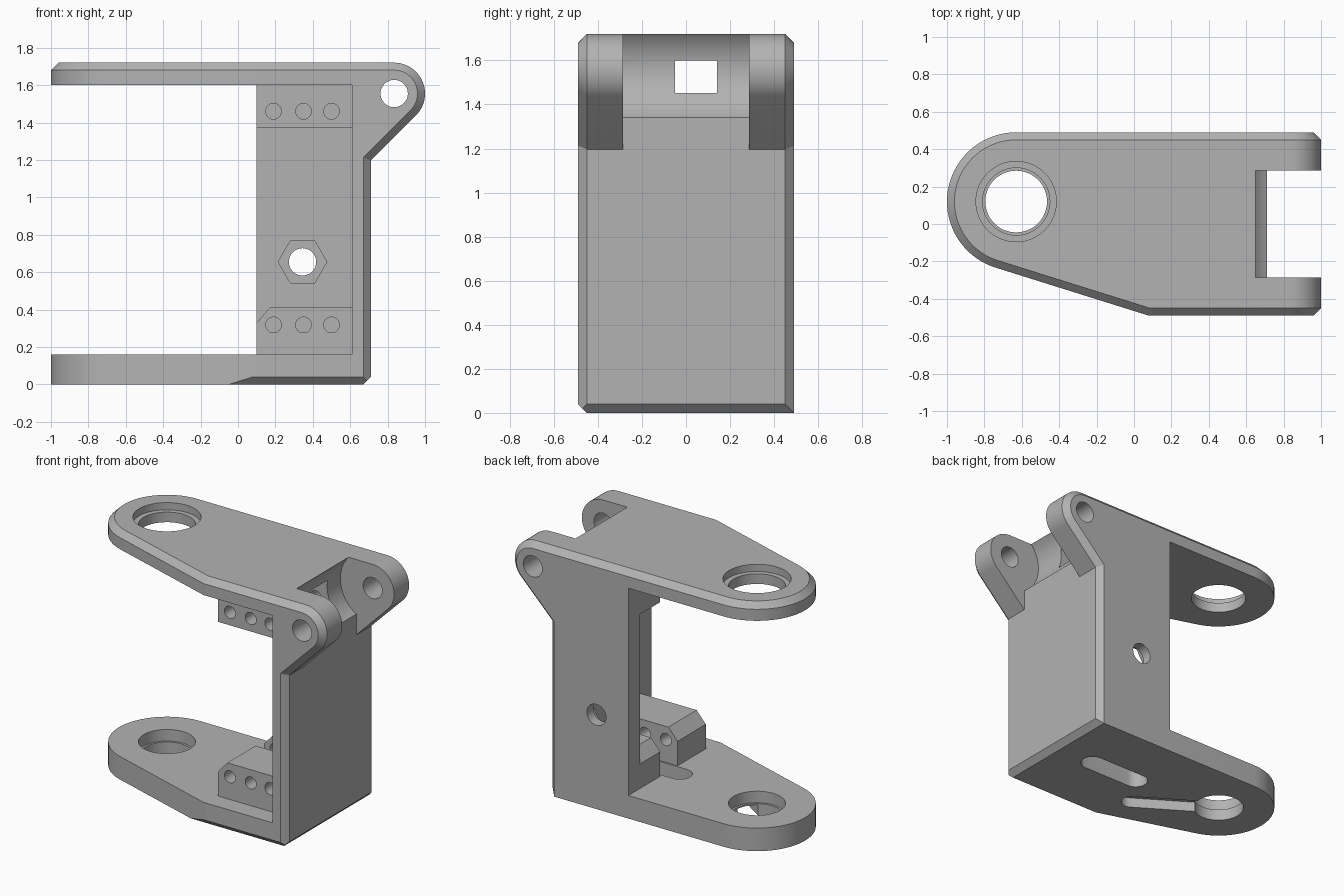
import bpy, bmesh
from math import cos, sin, radians, sqrt

if "Cube" in bpy.data.objects:
    bpy.data.objects.remove(bpy.data.objects["Cube"])

grey = bpy.data.materials.new("plain_grey")
grey.use_nodes = True
grey.diffuse_color = (0.45, 0.45, 0.45, 1)
grey.node_tree.nodes["Principled BSDF"].inputs["Base Color"].default_value = (0.45, 0.45, 0.45, 1)

PLACE = {"x": lambda u, v, w: (w, u, v),
         "y": lambda u, v, w: (u, w, v),
         "z": lambda u, v, w: (u, v, w)}


def loft(name, axis, rings):
    """Closed solid through (outline, position) rings along an axis."""
    bm = bmesh.new()
    loops = [[bm.verts.new(PLACE[axis](u, v, w)) for u, v in pts] for pts, w in rings]
    bm.faces.new(loops[0])
    bm.faces.new(loops[-1])
    n = len(loops[0])
    for a, b in zip(loops, loops[1:]):
        for i in range(n):
            j = (i + 1) % n
            bm.faces.new((a[i], a[j], b[j], b[i]))
    bmesh.ops.recalc_face_normals(bm, faces=bm.faces)
    mesh = bpy.data.meshes.new(name)
    bm.to_mesh(mesh)
    bm.free()
    mesh.materials.append(grey)
    obj = bpy.data.objects.new(name, mesh)
    bpy.context.collection.objects.link(obj)
    return obj


def prism(name, axis, pts, lo, hi):
    return loft(name, axis, [(pts, lo), (pts, hi)])


def rect(u0, u1, v0, v1):
    return [(u0, v0), (u1, v0), (u1, v1), (u0, v1)]


def arc(c, r, start, end, n):
    return [(c[0] + r * cos(radians(start + (end - start) * i / n)),
             c[1] + r * sin(radians(start + (end - start) * i / n))) for i in range(n + 1)]


def circle(c, r, n=48):
    return arc(c, r, 0, 360, n)[:-1]


def combine(obj, other, op):
    """Apply a boolean and discard the second solid."""
    mod = obj.modifiers.new(op, "BOOLEAN")
    mod.object, mod.operation, mod.solver = other, op, "EXACT"
    bpy.context.view_layer.objects.active = obj
    bpy.ops.object.modifier_apply(modifier=mod.name)
    bpy.data.objects.remove(other)


def add(obj, other):
    combine(obj, other, "UNION")


def cut(obj, axis, pts, lo, hi):
    combine(obj, prism("cutter", axis, pts, lo, hi), "DIFFERENCE")


HALF, CH, TOP = 0.49, 0.04, 1.72
EYE = (-0.63, 0.12)        # pivot bore of both arms
PIN = (0.835, 1.555)       # hinge pin axis
BOLT = (0.345, 0.655)      # bolt in the back wall


def frame_outline(i):
    r = 0.165 - i
    corner = 0.71 - i
    return ([(0.1, 0), (corner, 0), (corner, corner - PIN[0] + PIN[1] - r * sqrt(2))]
            + arc(PIN, r, -45, 90, 24) + [(0.1, TOP - i)])


def arm_outline(i):
    r, tilt = 0.37 - i, 252.6
    y = -HALF + i
    x = EYE[0] + (r - sin(radians(tilt)) * (y - EYE[1])) / cos(radians(tilt))
    return arc(EYE, r, 90, tilt, 40) + [(x, y), (0.4, y), (0.4, HALF - i)]


# Frame: right wall, back wall and hinge ears, chamfered on both sides
bracket = loft("hinge_bracket", "y", [
    (frame_outline(CH), -HALF), (frame_outline(0), -HALF + CH),
    (frame_outline(0), HALF - CH), (frame_outline(CH), HALF)])
cut(bracket, "y", rect(-0.2, 0.61, 0.16, 1.6), -0.8, 0.36)

# Upper and lower arms
add(bracket, loft("upper_arm", "z", [
    (arm_outline(0), 1.6), (arm_outline(0), TOP - CH), (arm_outline(CH), TOP)]))
add(bracket, prism("lower_arm", "z", arm_outline(0), 0, 0.16))

# Mounting blocks inside the corners, each with three screw holes
low = [(0.1, 0.1), (0.65, 0.1), (0.65, 0.41), (0.17, 0.41), (0.1, 0.33)]
high = rect(0.1, 0.65, 1.37, 1.65)
for y0, y1 in ((-0.36, -0.05), (0.14, 0.4)):
    add(bracket, prism("lower_block", "y", low, y0, y1))
    add(bracket, prism("upper_block", "y", high, y0, y1))
for x in (0.19, 0.35, 0.5):
    for z in (0.318, 1.46):
        cut(bracket, "y", circle((x, z), 0.042, 24), -0.45, 0.36)

# Notch between the ears, with a round clearance about the pin
cut(bracket, "y", rect(0.71, 1.2, 1.0, 2.0), -0.285, 0.285)
cut(bracket, "y", circle(PIN, 0.248, 64), -0.285, 0.285)
cut(bracket, "y", circle(PIN, 0.073), -0.8, 0.8)

# Bolt hole with hexagonal nut pocket
cut(bracket, "y", circle(BOLT, 0.073), 0.2, 0.8)
cut(bracket, "y", circle(BOLT, 0.13, 6), 0.2, 0.42)

# Stepped pivot bores
cut(bracket, "z", circle(EYE, 0.18), 1.4, 1.9)
cut(bracket, "z", circle(EYE, 0.215), 1.67, 1.9)
cut(bracket, "z", circle(EYE, 0.165), -0.2, 0.3)
cut(bracket, "z", circle(EYE, 0.18), 0.08, 0.3)

# Slot through the floor and blind channel under the lower arm
slot = arc((0.39, 0.04), 0.08, -90, 90, 16) + arc((0.02, 0.04), 0.08, 90, 270, 16)
cut(bracket, "z", slot, -0.2, 0.3)
channel = arc((-0.14, -0.19), 0.07, -122, 58, 16) + arc(EYE, 0.07, 58, 238, 16)
cut(bracket, "z", channel, -0.2, 0.07)

# Bottom chamfers on the front and right edges
cut(bracket, "x", [(-0.3, -0.15), (-0.69, 0.24), (-0.69, -0.15)], -1.2, 1.2)
cut(bracket, "y", [(0.52, -0.15), (0.91, 0.24), (0.91, -0.15)], -0.8, 0.8)

bpy.ops.object.select_all(action="DESELECT")
bracket.select_set(True)
bpy.context.view_layer.objects.active = bracket
bpy.ops.object.shade_smooth_by_angle(angle=radians(25))
